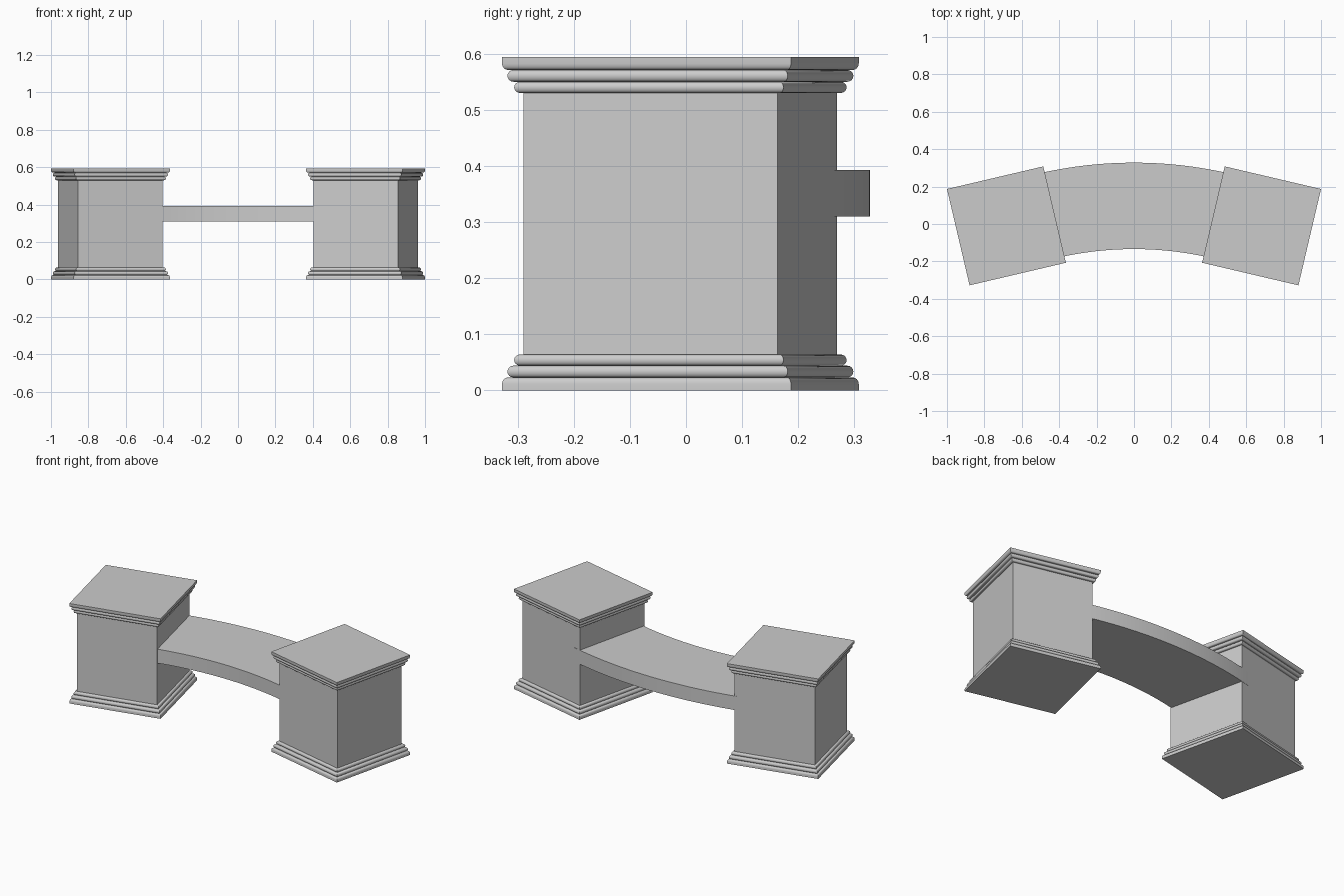
import bpy, bmesh
from math import sin, cos, pi, radians

if "Cube" in bpy.data.objects:
    bpy.data.objects.remove(bpy.data.objects["Cube"])

CX, CY, TILT = 0.682, -0.01, radians(13.2)   # right pillar placement
HEIGHT = 0.594


def finish(name, bm, smooth=True):
    bmesh.ops.recalc_face_normals(bm, faces=bm.faces)
    me = bpy.data.meshes.new(name)
    bm.to_mesh(me)
    bm.free()
    ob = bpy.data.objects.new(name, me)
    bpy.context.collection.objects.link(ob)
    bpy.context.view_layer.objects.active = ob
    ob.select_set(True)
    if smooth:
        bpy.ops.object.shade_smooth_by_angle(angle=radians(35))
    ob.select_set(False)
    return ob


def square_loft(name, profile, side, smooth=True):
    """Stack square rings of (half width, z) into a closed, mitred solid."""
    bm = bmesh.new()
    rings = [[bm.verts.new((sx * h, sy * h, z))
              for sx, sy in ((-1, -1), (1, -1), (1, 1), (-1, 1))] for h, z in profile]
    for a, b in zip(rings, rings[1:]):
        for i in range(4):
            j = (i + 1) % 4
            bm.faces.new((a[i], a[j], b[j], b[i]))
    bm.faces.new(rings[0])
    bm.faces.new(rings[-1])
    ob = finish(name, bm, smooth)
    ob.location = (side * CX, CY, 0)
    ob.rotation_euler.z = -side * TILT
    return ob


# Moulding profile: three stepped rounds, lowest one square at the floor
def moulding_profile():
    pts = []
    layers = ((0.2645, 0.0, 0.023), (0.2565, 0.023, 0.044), (0.2465, 0.044, 0.064))
    n = 8
    for k, (h, z0, z1) in enumerate(layers):
        mid, r, d = (z0 + z1) / 2, (z1 - z0) / 2, 0.009
        if k == 0:
            pts.append((h, 0.0))
        start = n // 2 if k == 0 else 0
        for i in range(start, n + 1):
            a = -pi / 2 + pi * i / n
            pts.append((h - d + d * cos(a), mid + r * sin(a)))
    return pts


base = moulding_profile()
cap = [(h, HEIGHT - z) for h, z in reversed(base)]

# Pillars, left and right
for side, label in ((-1, "left"), (1, "right")):
    square_loft(label + "_pillar_body", [(0.2325, 0.05), (0.2325, 0.545)], side, False)
    square_loft(label + "_base_moulding", base, side)
    square_loft(label + "_cap_moulding", cap, side)

# Curved bench seat between the pillars
bm = bmesh.new()
centre_y, r_in, r_out, half_angle, steps = -1.937, 1.803, 2.265, 0.25, 32
sections = []
for i in range(steps + 1):
    a = half_angle * (2 * i / steps - 1)
    sections.append([bm.verts.new((r * sin(a), centre_y + r * cos(a), z))
                     for r, z in ((r_in, 0.31), (r_out, 0.31), (r_out, 0.393), (r_in, 0.393))])
for a, b in zip(sections, sections[1:]):
    for i in range(4):
        j = (i + 1) % 4
        bm.faces.new((a[i], a[j], b[j], b[i]))
bm.faces.new(sections[0])
bm.faces.new(sections[-1])
finish("curved_seat", bm)
